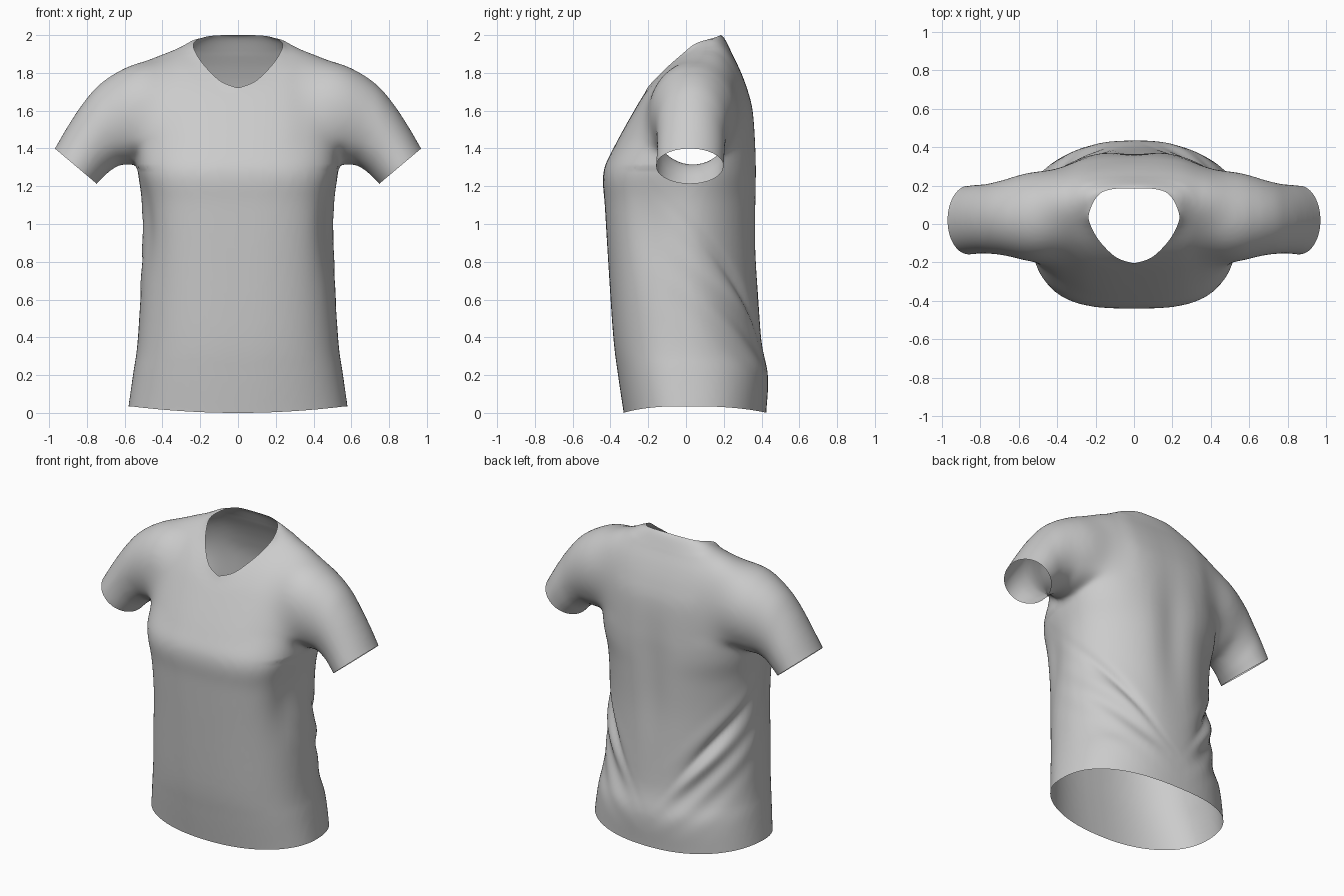
import bpy, bmesh, math
from mathutils import Vector

if "Cube" in bpy.data.objects:
    bpy.data.objects.remove(bpy.data.objects["Cube"])


def smooth_rows(rows, steps):
    """Catmull-Rom interpolation through rows of numbers."""
    out = []
    for i in range(len(rows) - 1):
        a, b, c, d = (rows[max(0, min(len(rows) - 1, i + k))] for k in (-1, 0, 1, 2))
        for s in range(steps):
            t = s / steps
            out.append([0.5 * (2 * q + (r - p) * t + (2 * p - 5 * q + 4 * r - u) * t * t
                               + (3 * q - p - 3 * r + u) * t ** 3)
                        for p, q, r, u in zip(a, b, c, d)])
    return out + [list(rows[-1])]


def loft(bm, rings):
    loops = [[bm.verts.new(p) for p in ring] for ring in rings]
    n = len(loops[0])
    for a, b in zip(loops, loops[1:]):
        for i in range(n):
            bm.faces.new((a[i], a[(i + 1) % n], b[(i + 1) % n], b[i]))
    bm.faces.new(loops[0][::-1])
    bm.faces.new(loops[-1])


def spow(v, e):
    return math.copysign(abs(v) ** e, v)


def bell(v, centre, width):
    return math.exp(-((v - centre) / width) ** 2)


def ramp(v, lo, hi):
    t = max(0, min(1, (v - lo) / (hi - lo)))
    return t * t * (3 - 2 * t)


def relax(bm, weight, times):
    """Smooth the surface, faded by a weight function of position."""
    picked = [(v, v.co.copy(), weight(v.co)) for v in bm.verts]
    picked = [p for p in picked if p[2] > 0]
    verts = [p[0] for p in picked]
    for _ in range(times):
        bmesh.ops.smooth_vert(bm, verts=verts, factor=.5, use_axis_x=True, use_axis_y=True, use_axis_z=True)
    for v, old, w in picked:
        v.co = old.lerp(v.co, w)


N = 64
ANG = [2 * math.pi * i / N for i in range(N)]

# torso: height, half width, front y, back y, front squareness, back squareness
torso = [(-.10, .59, -.315, .42, 2.3, 2.3), (0, .58, -.33, .425, 2.3, 2.3), (.2, .555, -.36, .435, 2.4, 2.2),
         (.4, .53, -.385, .40, 2.5, 2.0), (.8, .51, -.412, .39, 2.7, 1.85), (1.1, .51, -.43, .39, 2.9, 1.95),
         (1.27, .53, -.44, .385, 3.0, 2.2), (1.4, .54, -.385, .378, 2.7, 2.3), (1.6, .56, -.275, .358, 2.5, 2.4),
         (1.72, .58, -.20, .325, 2.4, 2.4), (1.82, .55, -.115, .285, 2.4, 2.4), (1.90, .43, -.02, .245, 2.3, 2.3),
         (1.95, .30, .03, .222, 2.2, 2.2), (2.0, .20, .07, .195, 2.1, 2.1), (2.05, .10, .10, .15, 2, 2)]
# sleeve: top x, top z, bottom x, bottom z, front y, back y
sleeve = [(.30, 1.80, .30, 1.42, -.08, .20), (.45, 1.87, .42, 1.33, -.20, .28),
          (.60, 1.84, .56, 1.315, -.195, .27), (.72, 1.755, .63, 1.31, -.168, .235),
          (.82, 1.64, .69, 1.27, -.155, .21), (.90, 1.52, .72, 1.24, -.155, .205),
          (.97, 1.40, .75, 1.21, -.16, .20), (1.03, 1.30, .79, 1.15, -.16, .20)]

bm = bmesh.new()
rings = []
for z, w, yf, yb, ef, eb in smooth_rows(torso, 5):
    mid = max(0, min(1, (z - 1.4) / .4)) * (yf + yb) / 2
    ring = []
    for a in ANG:
        e, depth = (eb, yb - mid) if math.sin(a) > 0 else (ef, mid - yf)
        ring.append((w * spow(math.cos(a), 2 / e), mid + depth * spow(math.sin(a), 2 / e), z))
    rings.append(ring)
loft(bm, rings)
for side in (1, -1):
    rings = []
    for tx, tz, bx, bz, yf, yb in smooth_rows(sleeve, 5):
        rings.append([(side * ((tx + bx) / 2 + (tx - bx) / 2 * math.cos(a)),
                       (yf + yb) / 2 + (yb - yf) / 2 * math.sin(a),
                       (tz + bz) / 2 + (tz - bz) / 2 * math.cos(a)) for a in ANG])
    loft(bm, rings)
bmesh.ops.recalc_face_normals(bm, faces=bm.faces)
mesh = bpy.data.meshes.new("shirt")
bm.to_mesh(mesh)
bm.free()
shirt = bpy.data.objects.new("shirt", mesh)
bpy.context.collection.objects.link(shirt)

# fuse torso and sleeves into one cloth surface
m = shirt.modifiers.new("fuse", 'REMESH')
m.mode = 'VOXEL'
m.voxel_size = 0.016
m = shirt.modifiers.new("relax", 'SMOOTH')
m.factor, m.iterations = 0.5, 10
fused = bpy.data.meshes.new_from_object(shirt.evaluated_get(bpy.context.evaluated_depsgraph_get()))
shirt.modifiers.clear()
shirt.data = fused
bm = bmesh.new()
bm.from_mesh(fused)

# melt the shoulder joins and the bust line
relax(bm, lambda c: ramp(abs(c.x), .22, .36) * (1 - ramp(abs(c.x), .62, .78)) * ramp(c.z, 1.34, 1.46), 85)
relax(bm, lambda c: (c.y < 0) * bell(c.z, 1.28, .15) * (1 - ramp(abs(c.x), .4, .5)) * (abs(c.z - 1.28) < .35), 14)


def cut(co, no, keep):
    verts = [v for v in bm.verts if keep(v.co)]
    vs = set(verts)
    faces = [f for f in bm.faces if all(v in vs for v in f.verts)]
    edges = [e for e in bm.edges if all(v in vs for v in e.verts)]
    bmesh.ops.bisect_plane(bm, geom=verts + edges + faces, dist=1e-5,
                           plane_co=co, plane_no=no, clear_outer=True)


# hem and sleeve openings
cut((0, 0, 0), (0, 0, -1), lambda c: c.z < .3)
for side in (1, -1):
    cut((side * .97, 0, 1.40), Vector((side * .644, 0, -.765)), lambda c: c.x * side > .62)

# V-neck opening: half outline, mirrored
half = [(0, .185, 2.0), (.12, .18, 1.998), (.19, .145, 1.985), (.235, .05, 1.955),
        (.22, -.02, 1.90), (.17, -.10, 1.83), (.09, -.175, 1.755), (0, -.205, 1.72)]
right = smooth_rows(half, 12)
outline = [Vector(p) for p in right] + [Vector((-p[0], p[1], p[2])) for p in right]


def nearest(c):
    return min(outline, key=lambda q: (q.x - c.x) ** 2 + (q.y - c.y) ** 2)


doomed = []
for f in bm.faces:
    c = f.calc_center_median()
    if c.z > 1.6 and abs(c.x) < .28 and abs(c.y) < .28 and c.xy.length < nearest(c).xy.length:
        doomed.append(f)
bmesh.ops.delete(bm, geom=doomed, context='FACES')
rim = [v for v in bm.verts if v.is_boundary and v.co.z > 1.6 and abs(v.co.x) < .35]
for v in rim:
    v.co = nearest(v.co)
bmesh.ops.remove_doubles(bm, verts=rim, dist=.004)
held = {v for v in bm.verts if v.is_boundary}
loose = [v for v in bm.verts if v not in held and v.co.z > 1.65 and abs(v.co.x) < .35
         and (nearest(v.co) - v.co).length < .1]
for _ in range(10):
    bmesh.ops.smooth_vert(bm, verts=loose, factor=.5, use_axis_x=True, use_axis_y=True, use_axis_z=True)

# drape: spine hollow, diagonal back folds, side tucks, lifted side hem
bm.normal_update()
moves = []
for v in bm.verts:
    x, y, z = v.co
    ax = abs(x)
    d = 0
    if ax < .62 and z < 1.9:
        if y > 0.05:
            d -= .03 * bell(x, 0, .12) * bell(z, 1.05, .42)
        if z < 1.3:
            s = math.atan2(ax, y)
            left = x < 0
            p = z - (.42 if left else .36) * s
            window = bell(p, .16, .2) * bell(s, .95, .5) * min(1, z / .25)
            d += (.012 if left else .008) * window * (
                math.sin(p * 31 + left) + .6 * math.sin(p * 19 + s * 3 + 2 * left))
            # main sag crease below the shoulder-blade panel
            d -= .018 * bell(z - .50 * s, .22, .045) * bell(s, .9, .5)
            d -= .025 * bell(s, 1.95, .22) * bell(z, 1.0, .25)
    hem = .035 * min(1, (ax / .57) ** 2) * max(0, 1 - z / .3)
    moves.append((v, v.normal * d + Vector((0, 0, hem))))
for v, d in moves:
    v.co += d
bm.to_mesh(fused)
bm.free()
fused.name = "shirt"
fused.shade_smooth()
